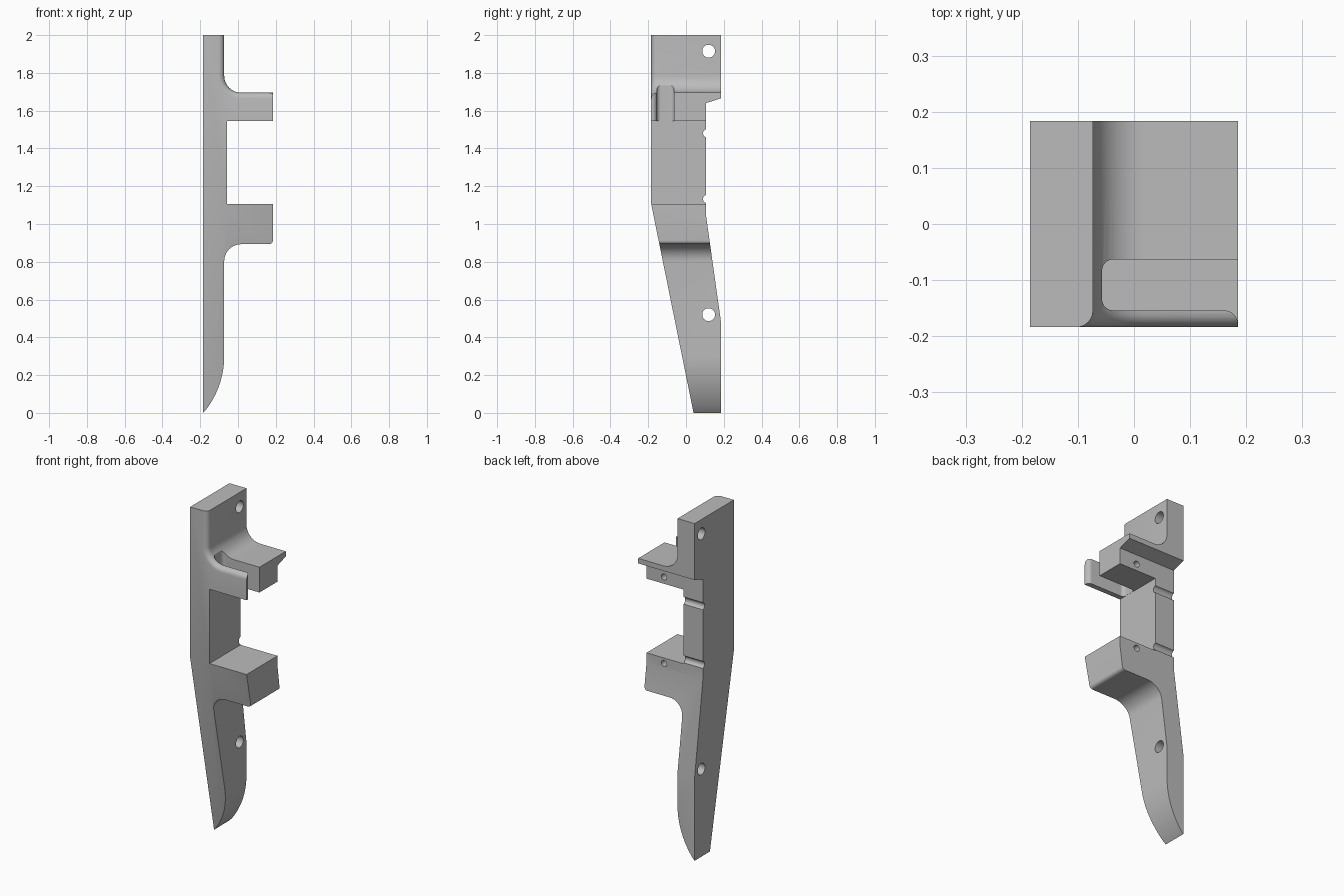
import bpy, bmesh
from math import sin, cos, radians, pi
from mathutils import Vector

if "Cube" in bpy.data.objects:
    bpy.data.objects.remove(bpy.data.objects["Cube"])

grey = bpy.data.materials.new("plain grey")
grey.use_nodes = True
grey.diffuse_color = (0.5, 0.5, 0.5, 1)
grey.node_tree.nodes["Principled BSDF"].inputs["Base Color"].default_value = (0.5, 0.5, 0.5, 1)


def arc(cx, cy, r, start, end, n=10):
    """Points on an arc, angles in degrees."""
    angles = [radians(start + (end - start) * i / n) for i in range(n + 1)]
    return [(cx + r * cos(a), cy + r * sin(a)) for a in angles]


def circle(cx, cy, r):
    return arc(cx, cy, r, 0, 360, 32)[:-1]


def prism(name, points, axis, low, high, round_edge=None, radius=0):
    """Extrude a flat profile along an axis, rounding chosen edges."""
    place = {"x": lambda p, d: Vector((d, p[0], p[1])),
             "y": lambda p, d: Vector((p[0], d, p[1])),
             "z": lambda p, d: Vector((p[0], p[1], d))}[axis]
    bm = bmesh.new()
    face = bm.faces.new([bm.verts.new(place(p, low)) for p in points])
    result = bmesh.ops.extrude_face_region(bm, geom=[face])
    moved = [v for v in result["geom"] if isinstance(v, bmesh.types.BMVert)]
    bmesh.ops.translate(bm, verts=moved, vec=place((0, 0), high - low))
    bmesh.ops.recalc_face_normals(bm, faces=bm.faces)
    if round_edge:
        edges = [e for e in bm.edges if round_edge(e)]
        bmesh.ops.bevel(bm, geom=edges, offset=radius, segments=6,
                        profile=0.5, affect="EDGES")
    mesh = bpy.data.meshes.new(name)
    bm.to_mesh(mesh)
    bm.free()
    mesh.materials.append(grey)
    obj = bpy.data.objects.new(name, mesh)
    bpy.context.collection.objects.link(obj)
    return obj


def combine(target, tool, operation="DIFFERENCE"):
    """Apply a boolean and remove its tool."""
    mod = target.modifiers.new("cut", "BOOLEAN")
    mod.operation, mod.object, mod.solver = operation, tool, "EXACT"
    graph = bpy.context.evaluated_depsgraph_get()
    mesh = bpy.data.meshes.new_from_object(target.evaluated_get(graph))
    target.modifiers.clear()
    target.data = mesh
    bpy.data.objects.remove(tool)


FRONT, BACK, LEFT, RIGHT = -0.184, 0.184, -0.185, 0.185
GRIP = -0.073      # inner face of the upright plate
SHELF = 1.695      # top of the upper shelf

# Front outline: curved tip, lower shelf, recess, upper shelf, upright
outline = (arc(GRIP - 0.464, 0.3, 0.464, -40.28, 0, 14)
           + arc(GRIP + 0.09, 0.803, 0.09, 180, 90)
           + arc(RIGHT - 0.02, 0.913, 0.02, -90, 0, 6)
           + [(RIGHT, 1.105), (-0.058, 1.105), (-0.058, 1.545),
              (RIGHT, 1.545), (RIGHT, SHELF)]
           + arc(GRIP + 0.09, SHELF + 0.09, 0.09, 270, 180)
           + [(GRIP, 2), (LEFT, 2)])
outline[0] = (LEFT, 0)


def upper_front_edge(edge):
    return all(v.co.y < FRONT + 0.001 and v.co.z > SHELF - 0.001
               and v.co.x > GRIP - 0.001 for v in edge.verts)


body = prism("bracket_body", outline, "y", FRONT, 0.25, upper_front_edge, 0.03)

# Side outline: tapered front, stepped back
side = [(0.06, -0.1), (BACK, -0.1), (BACK, 0.49), (0.106, 1.045), (0.106, 1.64),
        (BACK, 1.665), (BACK, 2.1), (-0.3, 2.1), (-0.3, 1.105), (FRONT, 1.105), (0.04, 0)]
combine(body, prism("side_outline", side, "x", -0.4, 0.4), "INTERSECT")

# Slot behind the front lip, flared at its mouth
slot = ([(0.3, -0.063)] + arc(-0.037, -0.083, 0.02, 90, 180, 6)
        + arc(-0.037, -0.134, 0.02, 180, 270, 6)
        + arc(0.161, -0.178, 0.024, 90, 0, 6) + [(0.3, -0.178)])
combine(body, prism("slot_cutter", slot, "z", 1.5, 1.85))

# Mounting holes through the upright
for z in (0.52, 1.915):
    combine(body, prism("mounting_hole", circle(0.12, z, 0.034), "x", -0.4, 0.4))

# Round grooves across the back of the recess
for z in (1.132, 1.48):
    combine(body, prism("back_groove", circle(0.112, z, 0.022), "x", -0.4, 0.4))

# Small blind holes in the back of each shelf
for z in (1.073, 1.585):
    combine(body, prism("pin_hole", circle(0.07, z, 0.018), "y", 0.04, 0.3))

bpy.ops.object.select_all(action="DESELECT")
body.select_set(True)
bpy.context.view_layer.objects.active = body
bpy.ops.object.shade_smooth_by_angle(angle=pi / 6)
